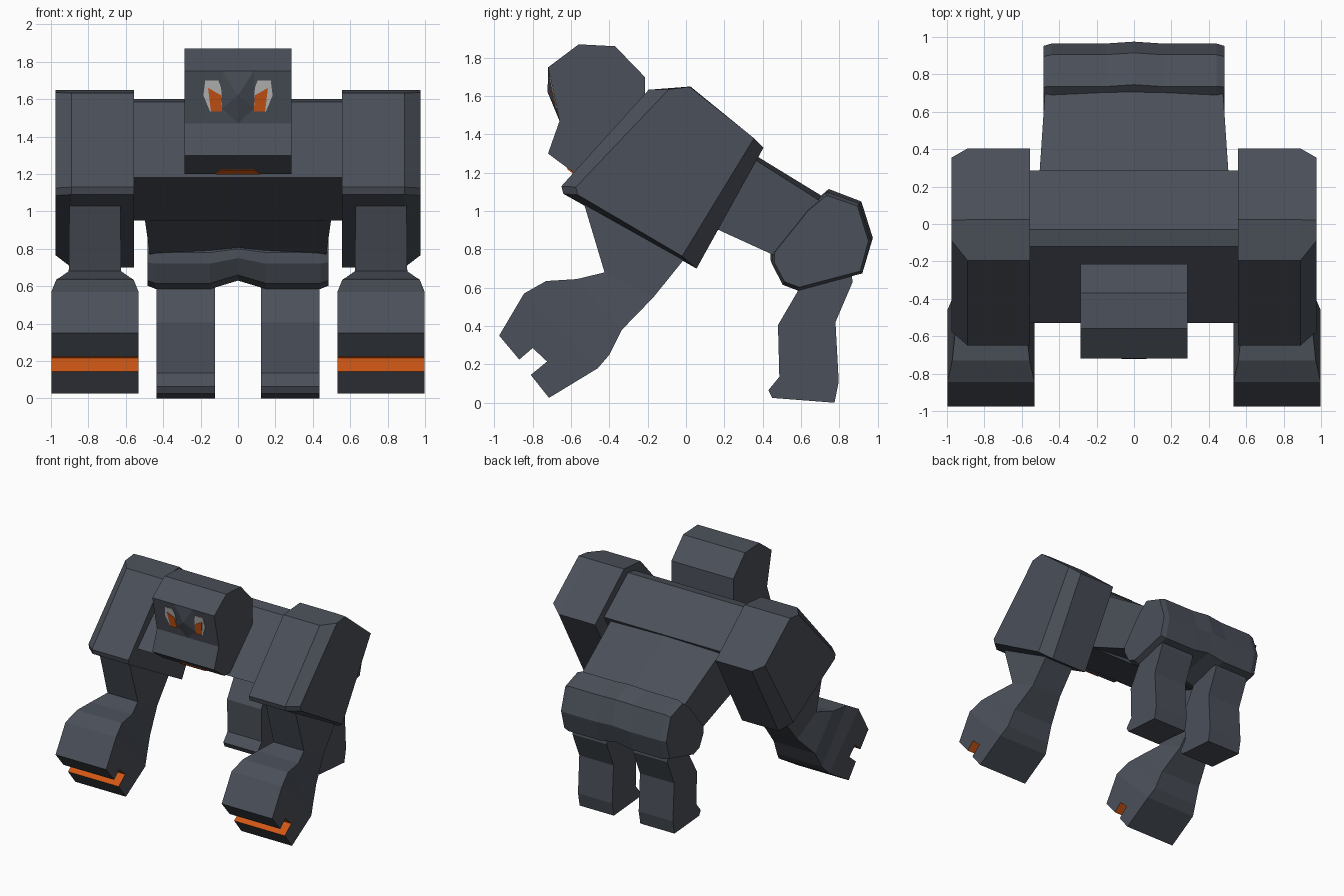
import bpy, bmesh
from mathutils import Vector


def material(name, rgb):
    m = bpy.data.materials.new(name)
    m.diffuse_color = (*rgb, 1)
    return m


GREY = material("slate grey", (0.070, 0.080, 0.100))
ORANGE = material("ember orange", (0.62, 0.095, 0.007))
WHITE = material("eye white", (0.52, 0.52, 0.52))


def loft(name, loops, mat=GREY, accent=None, accent_faces=()):
    """Skin a row of equal-length vertex loops and cap both ends."""
    bm = bmesh.new()
    rows = [[bm.verts.new(p) for p in loop] for loop in loops]
    n = len(rows[0])
    for a, b in zip(rows, rows[1:]):
        for i in range(n):
            j = (i + 1) % n
            f = bm.faces.new((a[i], a[j], b[j], b[i]))
            f.material_index = 1 if i in accent_faces else 0
    bm.faces.new(rows[0])
    bm.faces.new(rows[-1])
    bmesh.ops.recalc_face_normals(bm, faces=bm.faces)
    me = bpy.data.meshes.new(name)
    bm.to_mesh(me)
    bm.free()
    me.materials.append(mat)
    if accent:
        me.materials.append(accent)
    ob = bpy.data.objects.new(name, me)
    bpy.context.collection.objects.link(ob)
    return ob


def at(x, profile):
    return [(x, y, z) for y, z in profile]


def prism(name, x0, x1, profile, **kw):
    return loft(name, [at(x0, profile), at(x1, profile)], **kw)


# Chest block between the shoulders
prism("chest", -0.56, 0.56,
      [(-0.53, 1.18), (-0.12, 1.585), (-0.03, 1.60), (0.285, 1.35), (0.06, 0.95)])

# Waist, tapering back to the hips
loft("waist", [
    [(-0.51, 0.20, 1.37), (0, 0.20, 1.39), (0.51, 0.20, 1.37),
     (0.50, 0.02, 0.97), (0, 0.02, 1.01), (-0.50, 0.02, 0.97)],
    [(-0.475, 0.72, 1.04), (0, 0.74, 1.06), (0.475, 0.72, 1.04),
     (0.47, 0.48, 0.76), (0, 0.48, 0.79), (-0.47, 0.48, 0.76)]])

# Hips: wide faceted drum, rounded slightly at the ends
hip = [(0.45, 0.78), (0.635, 1.015), (0.735, 1.10), (0.905, 1.04), (0.965, 0.845),
       (0.92, 0.675), (0.585, 0.585), (0.505, 0.615), (0.45, 0.72)]
hip_mid = [(0.44, 0.80), (0.645, 1.03), (0.745, 1.115), (0.915, 1.05), (0.975, 0.86),
           (0.92, 0.70), (0.585, 0.63), (0.505, 0.66), (0.44, 0.75)]
hip_end = [(0.7 + (y - 0.7) * 0.95, 0.84 + (z - 0.84) * 0.93) for y, z in hip]
loft("hips", [at(-0.485, hip_end), at(-0.44, hip), at(-0.15, hip), at(0, hip_mid),
              at(0.15, hip), at(0.44, hip), at(0.485, hip_end)])

# Head
prism("head", -0.285, 0.285,
      [(-0.72, 1.75), (-0.56, 1.87), (-0.37, 1.86), (-0.215, 1.70), (-0.215, 1.45),
       (-0.40, 1.20), (-0.585, 1.20), (-0.72, 1.30), (-0.66, 1.47)])


def on_face(x, z, lift):
    """Point on the sloping upper face, lifted forward."""
    return (x, -0.66 - (z - 1.47) * 0.06 / 0.28 - lift, z)


# Nose ridge
bm = bmesh.new()
base = [bm.verts.new(on_face(x, z, 0)) for x, z in
        [(-0.085, 1.75), (0.085, 1.75), (0.085, 1.55), (0, 1.47), (-0.085, 1.55)]]
tip = bm.verts.new(on_face(0, 1.62, 0.03))
for i in range(5):
    bm.faces.new((base[i], base[(i + 1) % 5], tip))
bm.faces.new(base)
bmesh.ops.recalc_face_normals(bm, faces=bm.faces)
nose = bpy.data.meshes.new("nose_ridge")
bm.to_mesh(nose)
bm.free()
nose.materials.append(GREY)
bpy.context.collection.objects.link(bpy.data.objects.new("nose_ridge", nose))

# Orange plate under the jaw
d = Vector((0, -0.58, -0.81)) * 0.006
jaw = [Vector(p) for p in [(-0.12, -0.587, 1.201), (0.12, -0.587, 1.201),
                           (0.09, -0.618, 1.225), (-0.09, -0.618, 1.225)]]
loft("mouth_plate", [jaw, [p + d for p in jaw]], mat=ORANGE)

# Left and right parts
shoulder = [(-0.65, 1.13), (-0.195, 1.633), (0.023, 1.65), (0.404, 1.33),
            (0.055, 0.70), (-0.64, 1.09)]
shoulder_end = [(-0.575, 1.125), (-0.09, 1.635), (0.02, 1.648), (0.355, 1.38),
                (-0.02, 0.765), (-0.565, 1.085)]
arm = [  # front point, back point, half width
    ((-0.56, 1.13), (0.08, 0.86), 0.135),
    ((-0.425, 0.68), (-0.17, 0.55), 0.14),
    ((-0.57, 0.645), (-0.335, 0.38), 0.19),
    ((-0.73, 0.635), (-0.40, 0.25), 0.207),
    ((-0.845, 0.57), (-0.46, 0.18), 0.233)]
fist = [(-0.845, 0.57), (-0.975, 0.35), (-0.87, 0.225), (-0.80, 0.285),
        (-0.725, 0.215), (-0.81, 0.145), (-0.715, 0.025), (-0.46, 0.18)]
leg = [(0.62, 0.75), (0.585, 0.585), (0.48, 0.405), (0.487, 0.135), (0.43, 0.065),
       (0.45, 0.025), (0.775, 0.0), (0.797, 0.11), (0.78, 0.42), (0.87, 0.63), (0.85, 0.75)]
eye = [(0.175, 1.70), (0.105, 1.70), (0.09, 1.66), (0.085, 1.535), (0.15, 1.535), (0.185, 1.62)]
iris = [(0.16, 1.66), (0.09, 1.62), (0.085, 1.535), (0.145, 1.535)]

for s, side in ((-1, "right"), (1, "left")):
    loft(f"{side}_shoulder", [at(s * 0.555, shoulder), at(s * 0.89, shoulder),
                              at(s * 0.975, shoulder_end)])
    c = s * 0.765
    loft(f"{side}_arm", [[(c - w, *f), (c + w, *f), (c + w, *b), (c - w, *b)]
                         for f, b, w in arm])
    # Fist with an orange slot across the knuckles
    prism(f"{side}_fist", c - 0.233, c + 0.233, fist,
          accent=ORANGE, accent_faces=(2, 3, 4))
    prism(f"{side}_leg", s * 0.122, s * 0.437, leg)
    # Eye plates
    for name, shape, mat, lift in (("eye", eye, WHITE, 0.004), ("iris", iris, ORANGE, 0.008)):
        loft(f"{side}_{name}", [[on_face(s * x, z, -0.001) for x, z in shape],
                                [on_face(s * x, z, lift) for x, z in shape]], mat=mat)
